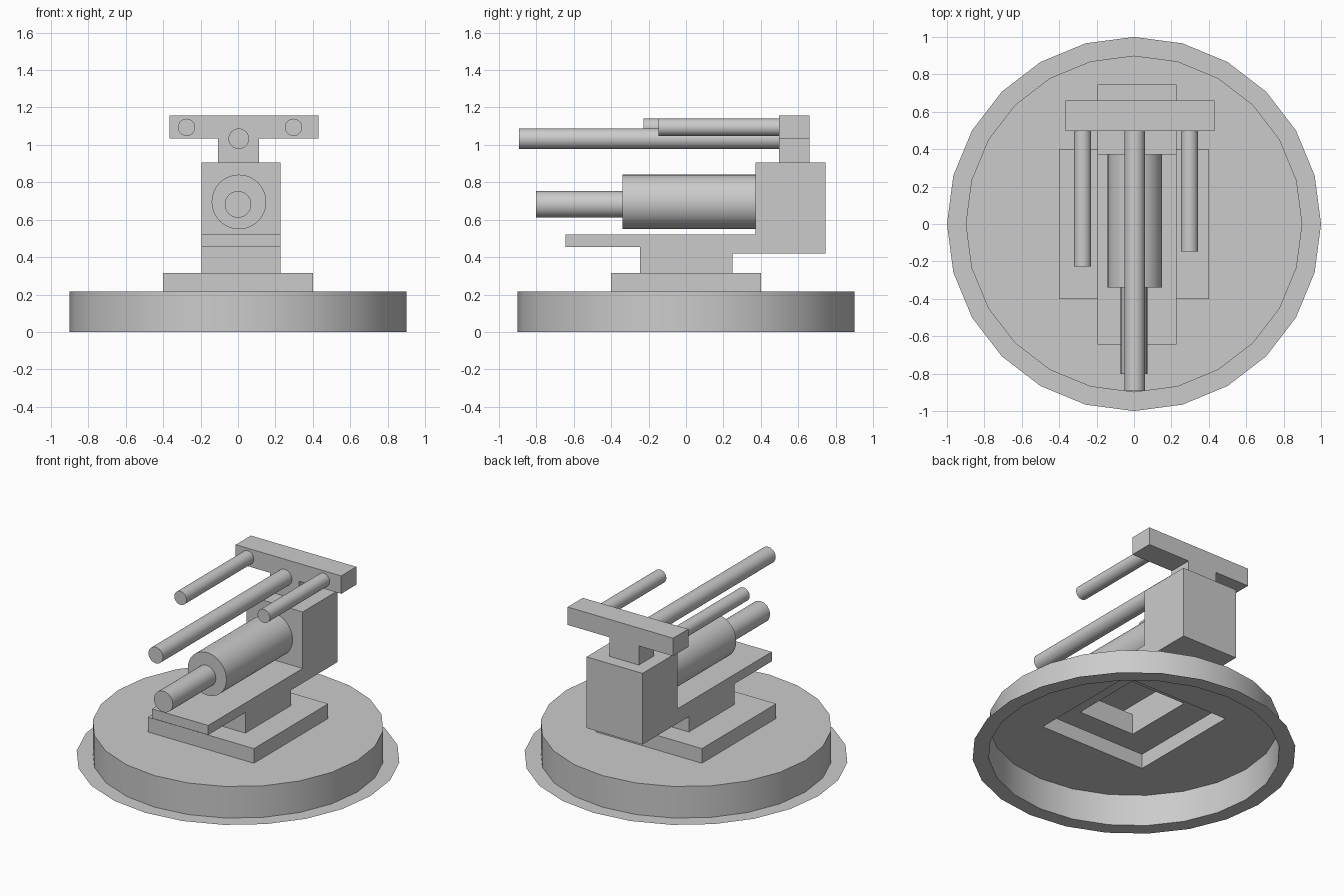
import bpy, bmesh, math

cube = bpy.data.objects.get("Cube")
if cube:
    bpy.data.objects.remove(cube, do_unlink=True)

grey = bpy.data.materials.new("plain grey")
grey.use_nodes = True
tone = (0.6, 0.6, 0.6, 1)
grey.diffuse_color = tone
grey.node_tree.nodes["Principled BSDF"].inputs["Base Color"].default_value = tone


def finish(name, bm, smooth=False):
    bmesh.ops.recalc_face_normals(bm, faces=bm.faces[:])
    mesh = bpy.data.meshes.new(name)
    bm.to_mesh(mesh)
    bm.free()
    mesh.materials.append(grey)
    ob = bpy.data.objects.new(name, mesh)
    bpy.context.collection.objects.link(ob)
    if smooth:
        bpy.ops.object.select_all(action="DESELECT")
        ob.select_set(True)
        bpy.context.view_layer.objects.active = ob
        bpy.ops.object.shade_smooth_by_angle(angle=math.radians(30))
    return ob


def circle(r, z, n=24):
    return [(r * math.cos(i * math.tau / n), r * math.sin(i * math.tau / n), z)
            for i in range(n)]


def rect(x0, x1, y0, y1, z):
    return [(x0, y0, z), (x1, y0, z), (x1, y1, z), (x0, y1, z)]


def shell(name, loops, smooth=False):
    """Skin between successive closed loops, leaving both ends open."""
    bm = bmesh.new()
    rings = [[bm.verts.new(p) for p in loop] for loop in loops]
    for a, b in zip(rings, rings[1:]):
        n = len(a)
        if n == len(b):
            for i in range(n):
                j = (i + 1) % n
                bm.faces.new((a[i], a[j], b[j], b[i]))
        else:
            edges = []
            for ring in (a, b):
                for i, v in enumerate(ring):
                    w = ring[(i + 1) % len(ring)]
                    edges.append(bm.edges.get((v, w)) or bm.edges.new((v, w)))
            bmesh.ops.triangle_fill(bm, edges=edges, use_beauty=True)
    return finish(name, bm, smooth)


def box(name, x0, x1, y0, y1, z0, z1):
    bm = bmesh.new()
    low = [bm.verts.new(p) for p in rect(x0, x1, y0, y1, z0)]
    face = bm.faces.new(low)
    new = bmesh.ops.extrude_face_region(bm, geom=[face], use_keep_orig=True)["geom"]
    top = [g for g in new if isinstance(g, bmesh.types.BMVert)]
    bmesh.ops.translate(bm, verts=top, vec=(0, 0, z1 - z0))
    return finish(name, bm)


def tube(name, x, z, r, y0, y1):
    bm = bmesh.new()
    ends = [[bm.verts.new((x + cx, y, z + cz)) for cx, cz, _ in circle(r, 0, 32)]
            for y in (y0, y1)]
    for end in ends:
        bm.faces.new(end)
    for i in range(32):
        j = (i + 1) % 32
        bm.faces.new((ends[0][i], ends[0][j], ends[1][j], ends[1][i]))
    return finish(name, bm, True)


# Hollow drum with a flat flange, open underneath
L, R = -0.195, 0.227
plinth_low = rect(-0.4, 0.4, -0.4, 0.4, 0.215)
plinth_top = rect(-0.4, 0.4, -0.4, 0.4, 0.315)
shell("base_drum", [circle(1, 0), circle(0.9, 0), circle(0.9, 0.215), plinth_low], True)

# Hollow square plinth
shell("plinth", [plinth_low, plinth_top, rect(L, R, -0.245, 0.248, 0.315)])

# Gun cradle: side profile (y, z) drawn across, bottom edge left open
profile = [(-0.245, 0.315), (-0.245, 0.455), (-0.645, 0.455), (-0.645, 0.52),
           (0.372, 0.52), (0.372, 0.905), (0.747, 0.905), (0.747, 0.42),
           (0.248, 0.42), (0.248, 0.315)]
bm = bmesh.new()
sides = [[bm.verts.new((x, y, z)) for y, z in profile] for x in (L, R)]
for side in sides:
    bm.faces.new(side)
for i in range(len(profile) - 1):
    bm.faces.new((sides[0][i], sides[0][i + 1], sides[1][i + 1], sides[1][i]))
finish("cradle", bm)

# T-shaped bracket on top
box("bracket_neck", -0.107, 0.113, 0.497, 0.66, 0.905, 1.035)
box("bracket_bar", -0.365, 0.43, 0.497, 0.66, 1.035, 1.157)

# Barrels
tube("main_sleeve", 0.005, 0.695, 0.146, -0.34, 0.372)
tube("main_barrel", 0.0, 0.682, 0.071, -0.803, -0.34)
tube("upper_barrel", 0.004, 1.033, 0.055, -0.892, 0.497)
tube("right_barrel", -0.275, 1.094, 0.046, -0.227, 0.497)
tube("left_barrel", 0.297, 1.094, 0.046, -0.147, 0.497)
